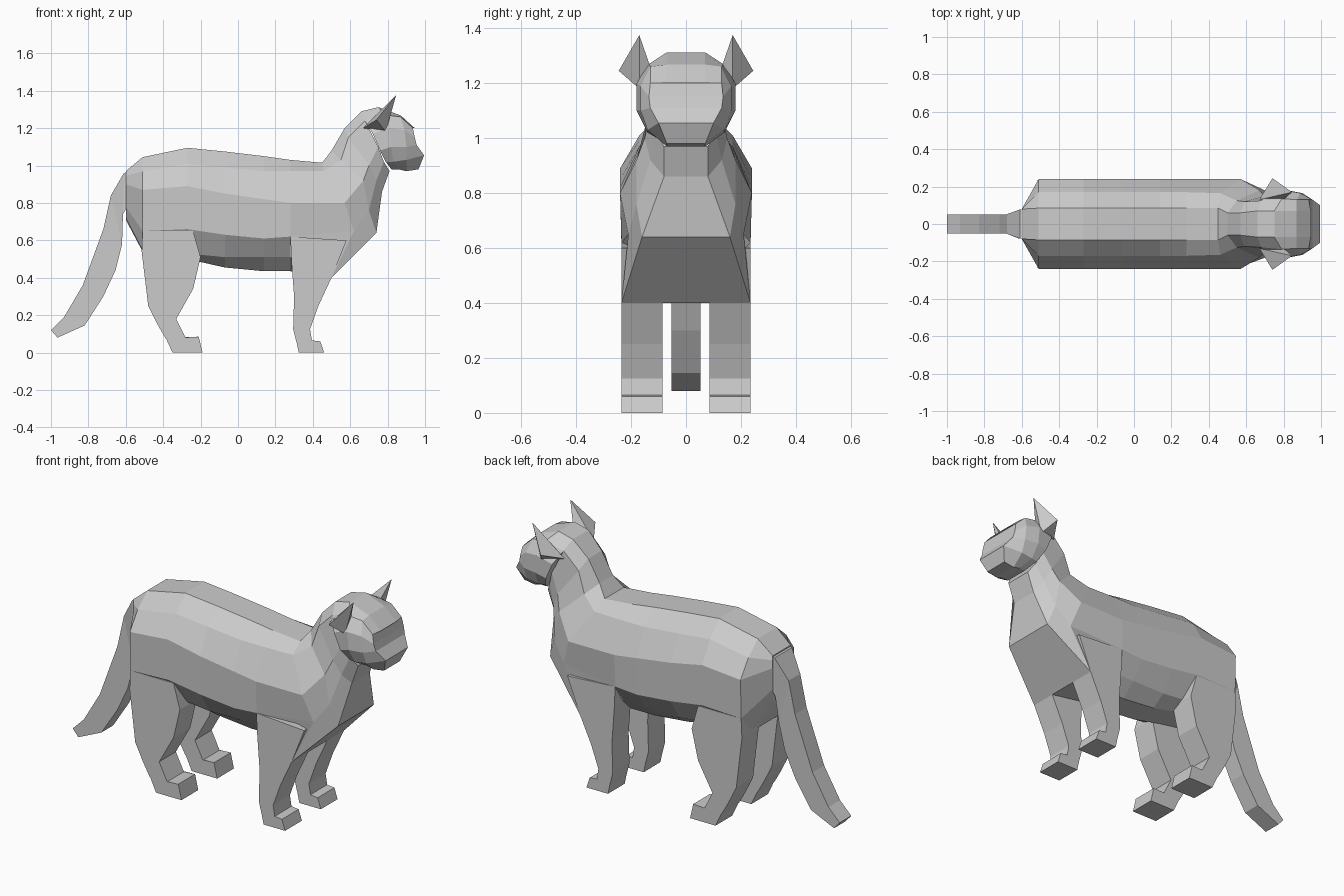
import bpy
import bmesh

grey = bpy.data.materials.new("plain_grey")
grey.diffuse_color = (0.6, 0.6, 0.6, 1)


def make(name, bm):
    bmesh.ops.recalc_face_normals(bm, faces=bm.faces)
    me = bpy.data.meshes.new(name)
    bm.to_mesh(me)
    bm.free()
    me.materials.append(grey)
    ob = bpy.data.objects.new(name, me)
    bpy.context.collection.objects.link(ob)
    return ob


def loft(name, halves):
    """Loft half rings (x, y, z) mirrored in y, closing the ends with strips."""
    bm = bmesh.new()
    rings = []
    for h in halves:
        pts = list(h) + [(x, -y, z) for x, y, z in reversed(h)]
        rings.append([bm.verts.new(p) for p in pts])
    n = len(rings[0])
    for a, b in zip(rings, rings[1:]):
        for i in range(n):
            j = (i + 1) % n
            bm.faces.new((a[i], a[j], b[j], b[i]))
    for r in (rings[0], rings[-1]):
        for i in range(n // 2 - 1):
            bm.faces.new((r[i], r[i + 1], r[n - 2 - i], r[n - 1 - i]))
    return make(name, bm)


def leg(name, rows, side):
    """Stack rows of (back x, back z, front x, front z) into a slab leg."""
    y0, y1 = 0.085 * side, 0.235 * side
    bm = bmesh.new()
    rings = [[bm.verts.new(p) for p in ((a, y0, b), (a, y1, b), (c, y1, d), (c, y0, d))]
             for a, b, c, d in rows]
    for r, s in zip(rings, rings[1:]):
        for i in range(4):
            j = (i + 1) % 4
            bm.faces.new((r[i], r[j], s[j], s[i]))
    bm.faces.new(rings[0])
    bm.faces.new(rings[-1])
    return make(name, bm)


# Torso: x, then heights from spine to belly at shared half widths
widths = (0.085, 0.17, 0.24, 0.235, 0.16, 0.08)
torso = [
    (-0.51, 1.045, 0.97, 0.87, 0.65, 0.55, 0.54),
    (-0.27, 1.095, 1.01, 0.89, 0.66, 0.53, 0.50),
    (-0.07, 1.075, 0.99, 0.85, 0.63, 0.51, 0.455),
    (0.14, 1.05, 0.97, 0.82, 0.61, 0.51, 0.435),
    (0.28, 1.03, 0.97, 0.80, 0.62, 0.51, 0.435),
]
rump = [[(-0.60, 0.08, z) for z in (0.97, 0.945, 0.90, 0.78, 0.73, 0.71)]]
body = [[(r[0], y, z) for y, z in zip(widths, r[1:])] for r in torso]

# Shoulders, chest and neck: slanted rings from nape to throat
neck = [
    [(0.45, 0.085, 1.015), (0.46, 0.165, 0.97), (0.57, 0.24, 0.80),
     (0.62, 0.21, 0.65), (0.50, 0.235, 0.40), (0.50, 0.08, 0.40)],
    [(0.50, 0.06, 1.08), (0.55, 0.125, 1.03), (0.67, 0.18, 0.92),
     (0.70, 0.18, 0.76), (0.74, 0.16, 0.64), (0.74, 0.07, 0.64)],
    [(0.57, 0.06, 1.20), (0.59, 0.12, 1.15), (0.70, 0.15, 1.00),
     (0.74, 0.13, 0.92), (0.77, 0.08, 0.86), (0.77, 0.045, 0.86)],
    [(0.66, 0.07, 1.29), (0.68, 0.125, 1.24), (0.75, 0.13, 1.10),
     (0.78, 0.11, 1.02), (0.81, 0.08, 0.97), (0.81, 0.06, 0.97)],
]
loft("body_and_neck", rump + body + neck)

# Head: rings from the back of the skull to the flat face and muzzle
loft("head", [
    [(0.66, 0.07, 1.29), (0.68, 0.125, 1.24), (0.72, 0.17, 1.17),
     (0.76, 0.17, 1.08), (0.79, 0.13, 1.02), (0.82, 0.07, 0.98)],
    [(0.75, 0.07, 1.312), (0.79, 0.135, 1.27), (0.81, 0.18, 1.20),
     (0.82, 0.18, 1.10), (0.83, 0.14, 1.02), (0.86, 0.07, 0.98)],
    [(0.87, 0.07, 1.268), (0.87, 0.13, 1.26), (0.89, 0.165, 1.19),
     (0.90, 0.165, 1.10), (0.90, 0.14, 1.03), (0.90, 0.07, 0.97)],
    [(0.945, 0.07, 1.20), (0.935, 0.13, 1.20), (0.945, 0.135, 1.15),
     (0.955, 0.13, 1.11), (0.995, 0.10, 1.055), (0.965, 0.07, 0.98)],
])

# Tail: paired upper and lower points, slightly wider at the root
tail = [(-0.58, 0.97, -0.58, 0.80), (-0.61, 0.96, -0.615, 0.74),
        (-0.68, 0.84, -0.62, 0.58), (-0.72, 0.66, -0.655, 0.44),
        (-0.83, 0.36, -0.72, 0.30), (-0.93, 0.19, -0.82, 0.145),
        (-1.0, 0.12, -0.965, 0.08)]
loft("tail", [[(a, w, b), (c, w, d)] for (a, b, c, d), w in
              zip(tail, [0.08, 0.078] + [0.052] * 5)])

# Legs with paws, and ears, on both sides
hind = [(-0.51, 0.65, -0.24, 0.65), (-0.515, 0.54, -0.20, 0.51),
        (-0.48, 0.25, -0.24, 0.34), (-0.43, 0.15, -0.33, 0.18),
        (-0.39, 0.08, -0.28, 0.08), (-0.385, 0.075, -0.21, 0.085),
        (-0.35, 0, -0.19, 0)]
fore = [(0.28, 0.62, 0.58, 0.60), (0.285, 0.50, 0.50, 0.40),
        (0.30, 0.30, 0.43, 0.25), (0.295, 0.125, 0.385, 0.125),
        (0.31, 0.065, 0.395, 0.065), (0.312, 0.06, 0.44, 0.06),
        (0.325, 0, 0.46, 0)]
for side, label in ((-1, "right"), (1, "left")):
    leg("hind_leg_" + label, hind, side)
    leg("front_leg_" + label, fore, side)
    bm = bmesh.new()
    tip, outer, inner, low, back = [bm.verts.new((x, y * side, z)) for x, y, z in (
        (0.845, 0.17, 1.375), (0.74, 0.245, 1.245), (0.80, 0.13, 1.26),
        (0.79, 0.17, 1.18), (0.67, 0.13, 1.20))]
    for f in ((tip, outer, low), (tip, low, inner), (tip, inner, back),
              (tip, back, outer), (outer, back, low), (inner, low, back)):
        bm.faces.new(f)
    make("ear_" + label, bm)
